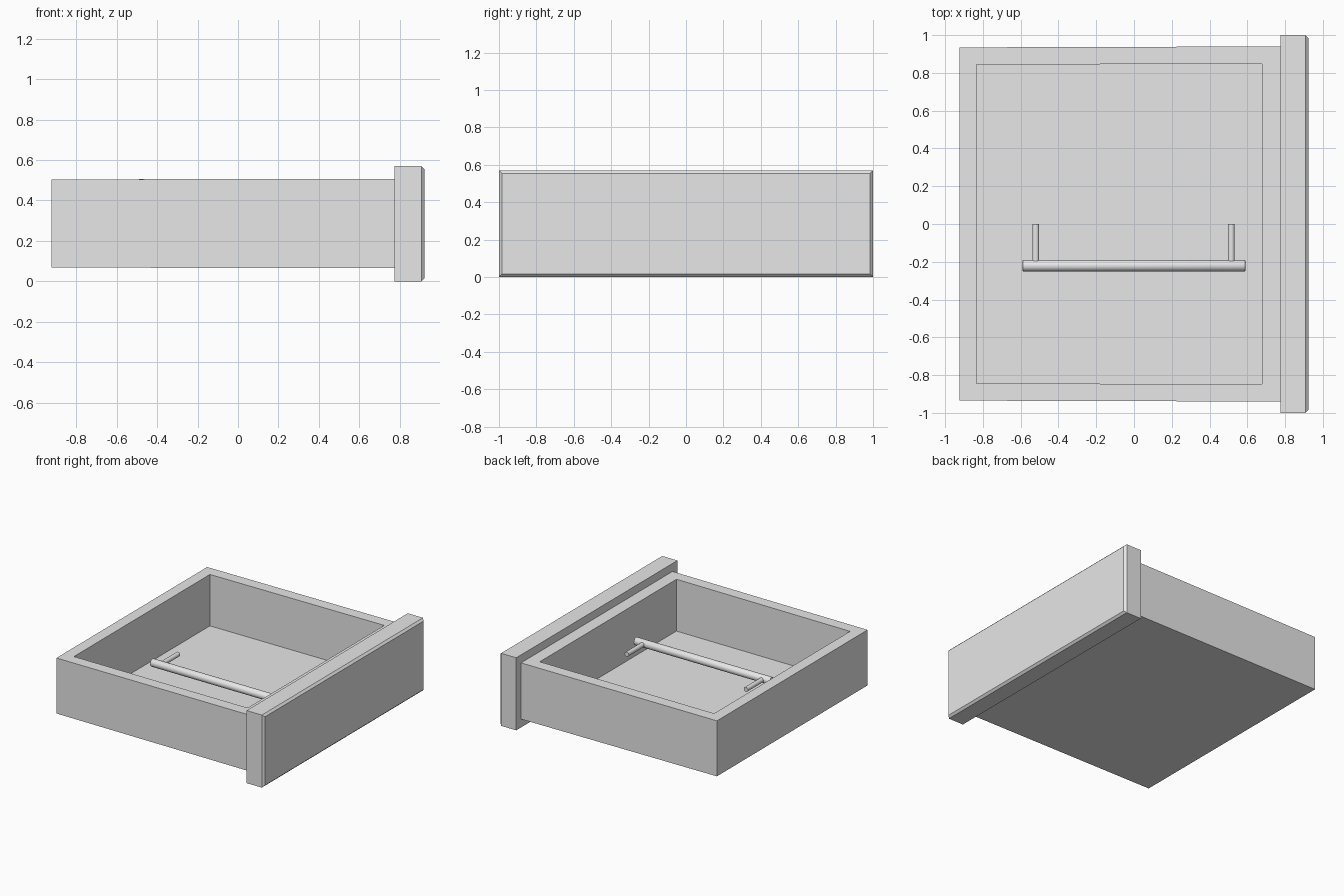
import bpy, bmesh
from math import radians
from mathutils import Matrix, Vector

cube = bpy.data.objects.get("Cube")
if cube:
    bpy.data.objects.remove(cube)

# Single plain grey for every part
grey = bpy.data.materials.new("plain_grey")
grey.use_nodes = True
colour = (0.8, 0.8, 0.8, 1)
grey.diffuse_color = colour
grey.node_tree.nodes["Principled BSDF"].inputs["Base Color"].default_value = colour


def finish(name, bm, smooth=False):
    bmesh.ops.recalc_face_normals(bm, faces=bm.faces[:])
    mesh = bpy.data.meshes.new(name)
    bm.to_mesh(mesh)
    bm.free()
    mesh.materials.append(grey)
    obj = bpy.data.objects.new(name, mesh)
    bpy.context.collection.objects.link(obj)
    if smooth:
        bpy.ops.object.select_all(action='DESELECT')
        obj.select_set(True)
        bpy.context.view_layer.objects.active = obj
        bpy.ops.object.shade_smooth_by_angle(angle=radians(40))
    return obj


def ring(bm, back, front, y_back, y_front, z_back, z_front):
    """Four corners of a rectangle that widens slightly towards the front."""
    corners = [(back, -y_back, z_back), (front, -y_front, z_front),
               (front, y_front, z_front), (back, y_back, z_back)]
    return [bm.verts.new(c) for c in corners]


# Drawer box: outside wall, rim, inside wall and floor lofted from rings
bm = bmesh.new()
rings = [ring(bm, -0.923, 0.775, 0.935, 0.94, 0.068, 0.065),
         ring(bm, -0.923, 0.775, 0.935, 0.94, 0.504, 0.507),
         ring(bm, -0.835, 0.677, 0.844, 0.848, 0.504, 0.507),
         ring(bm, -0.835, 0.677, 0.844, 0.848, 0.1, 0.1)]
for low, high in zip(rings, rings[1:]):
    for i in range(4):
        j = (i + 1) % 4
        bm.faces.new((low[i], low[j], high[j], high[i]))
bm.faces.new(rings[0])
bm.faces.new(rings[-1])
finish("drawer_box", bm)

# Front panel with a chamfer around its outer face
bm = bmesh.new()
size = Vector((0.148, 2, 0.57))
bmesh.ops.create_cube(bm, size=1, matrix=Matrix.Translation((0.849, 0, 0.285))
                      @ Matrix.Diagonal(size).to_4x4())
outer = [e for e in bm.edges if all(v.co.x > 0.9 for v in e.verts)]
bmesh.ops.bevel(bm, geom=outer, offset=0.016, segments=1, affect='EDGES')
finish("front_panel", bm)


def rod(name, centre, length, radius, turn, edge=0.0):
    bm = bmesh.new()
    bmesh.ops.create_cone(bm, cap_ends=True, segments=32, radius1=radius,
                          radius2=radius, depth=length)
    if edge:
        rims = [e for e in bm.edges if abs(e.verts[0].co.z - e.verts[1].co.z) < 0.001]
        bmesh.ops.bevel(bm, geom=rims, offset=edge, segments=2, profile=0.5, affect='EDGES')
    bm.transform(Matrix.Translation(centre) @ Matrix.Rotation(radians(90), 4, turn))
    finish(name, bm, smooth=True)


# Bar handle lying across the inside, on two posts
rod("handle_bar", (0, -0.221, 0.285), 1.18, 0.03, 'Y', 0.004)
for side, x in (("left", 0.515), ("right", -0.52)):
    rod(side + "_handle_post", (x, -0.1, 0.285), 0.2, 0.018, 'X')
